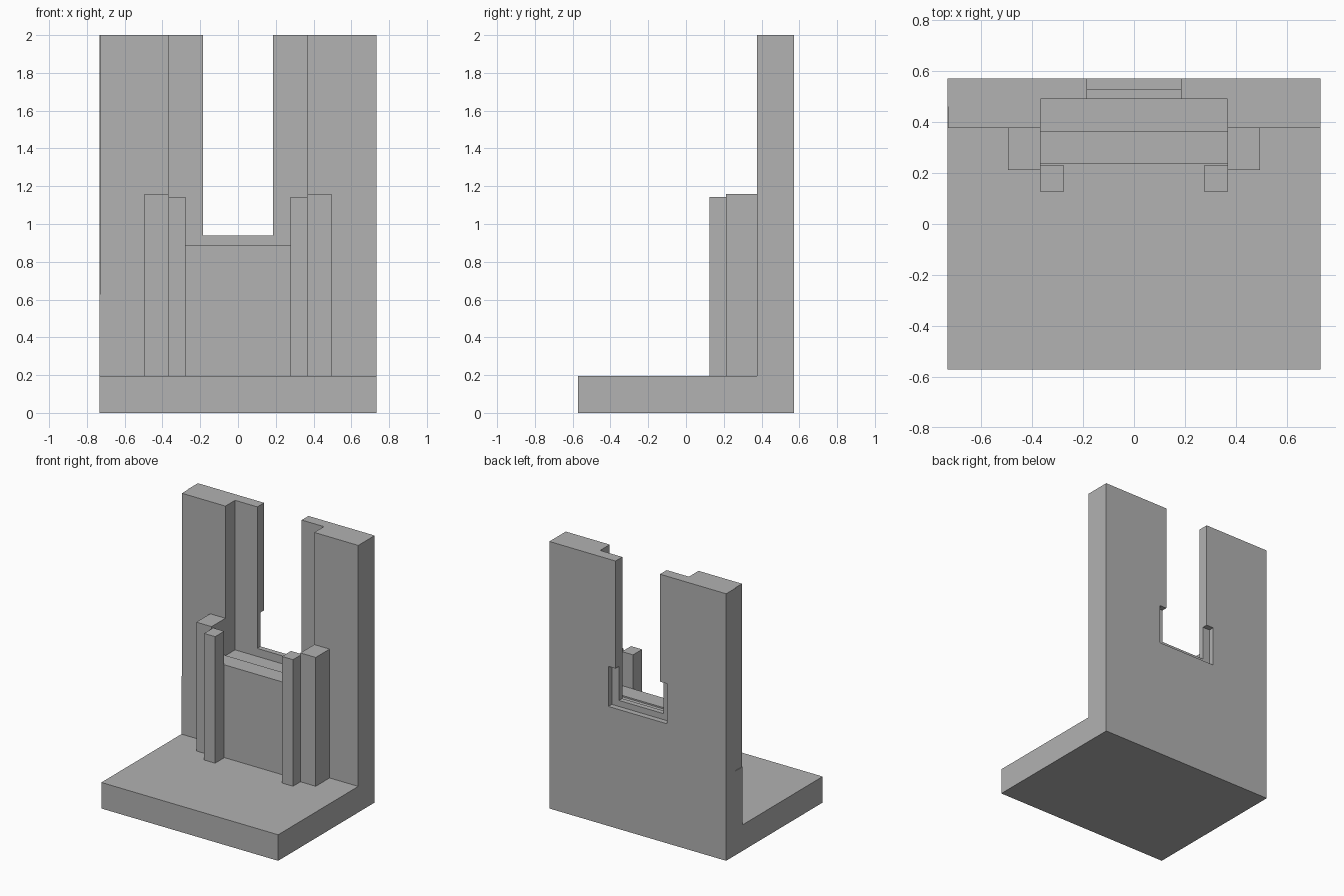
import bpy
import bmesh

cube = bpy.data.objects.get("Cube")
if cube:
    bpy.data.objects.remove(cube, do_unlink=True)

# Single plain grey material
GREY = (0.445, 0.445, 0.445, 1.0)
grey = bpy.data.materials.new("plain_grey")
grey.use_nodes = True
grey.diffuse_color = GREY
for node in grey.node_tree.nodes:
    if node.type == "BSDF_PRINCIPLED":
        node.inputs["Base Color"].default_value = GREY


def add_mesh(name, bm):
    bmesh.ops.recalc_face_normals(bm, faces=bm.faces)
    mesh = bpy.data.meshes.new(name)
    bm.to_mesh(mesh)
    bm.free()
    mesh.materials.append(grey)
    obj = bpy.data.objects.new(name, mesh)
    bpy.context.scene.collection.objects.link(obj)
    return obj


def box(name, xs, ys, zs):
    bm = bmesh.new()
    bmesh.ops.create_cube(bm, size=1)
    for v in bm.verts:
        v.co = [r[0] if c < 0 else r[1] for c, r in zip(v.co, (xs, ys, zs))]
    return add_mesh(name, bm)


def cut(target, cutter):
    cutter.hide_render = True
    mod = target.modifiers.new(cutter.name, "BOOLEAN")
    mod.operation = "DIFFERENCE"
    mod.solver = "EXACT"
    mod.object = cutter
    bpy.context.view_layer.objects.active = target
    bpy.ops.object.modifier_apply(modifier=mod.name)
    bpy.data.objects.remove(cutter, do_unlink=True)


HALF_W, HALF_D = 0.7325, 0.571
BASE_TOP, WALL_FRONT = 0.195, 0.377
RECESS_W, RECESS_BACK = 0.368, 0.491

# Base and back wall: one L-shaped profile swept across the width
bm = bmesh.new()
profile = [(-HALF_D, 0), (HALF_D, 0), (HALF_D, 2), (WALL_FRONT, 2),
           (WALL_FRONT, BASE_TOP), (-HALF_D, BASE_TOP)]
face = bm.faces.new([bm.verts.new((-HALF_W, y, z)) for y, z in profile])
swept = bmesh.ops.extrude_face_region(bm, geom=[face])["geom"]
bmesh.ops.translate(bm, vec=(2 * HALF_W, 0, 0),
                    verts=[g for g in swept if isinstance(g, bmesh.types.BMVert)])
body = add_mesh("base_and_back_wall", bm)

# Front recess, open slot, rear rebate and shallow side trim
cut(body, box("recess_cutter", (-RECESS_W, RECESS_W), (0.3, RECESS_BACK), (0.85, 2.2)))
cut(body, box("slot_cutter", (-0.184, 0.184), (0.4, 0.7), (0.94, 2.2)))
cut(body, box("rebate_cutter", (-0.244, 0.244), (0.53, 0.7), (0.895, 1.195)))
cut(body, box("side_trim_cutter", (-0.8, -HALF_W + 0.004), (0.3, 0.46), (0.63, 2.2)))

# Front panel and the ledge behind it
box("front_panel", (-RECESS_W, RECESS_W), (0.235, 0.363), (BASE_TOP, 0.89))
box("rear_ledge", (-RECESS_W, RECESS_W), (0.363, RECESS_BACK), (BASE_TOP, 0.88))

# Guide posts and wing blocks on both sides
for side, s in (("left", 1), ("right", -1)):
    box(f"{side}_wing", sorted((s * RECESS_W, s * 0.495)),
        (0.213, WALL_FRONT), (BASE_TOP, 1.16))
    box(f"{side}_post", sorted((s * 0.277, s * RECESS_W)),
        (0.125, 0.232), (BASE_TOP, 1.143))
